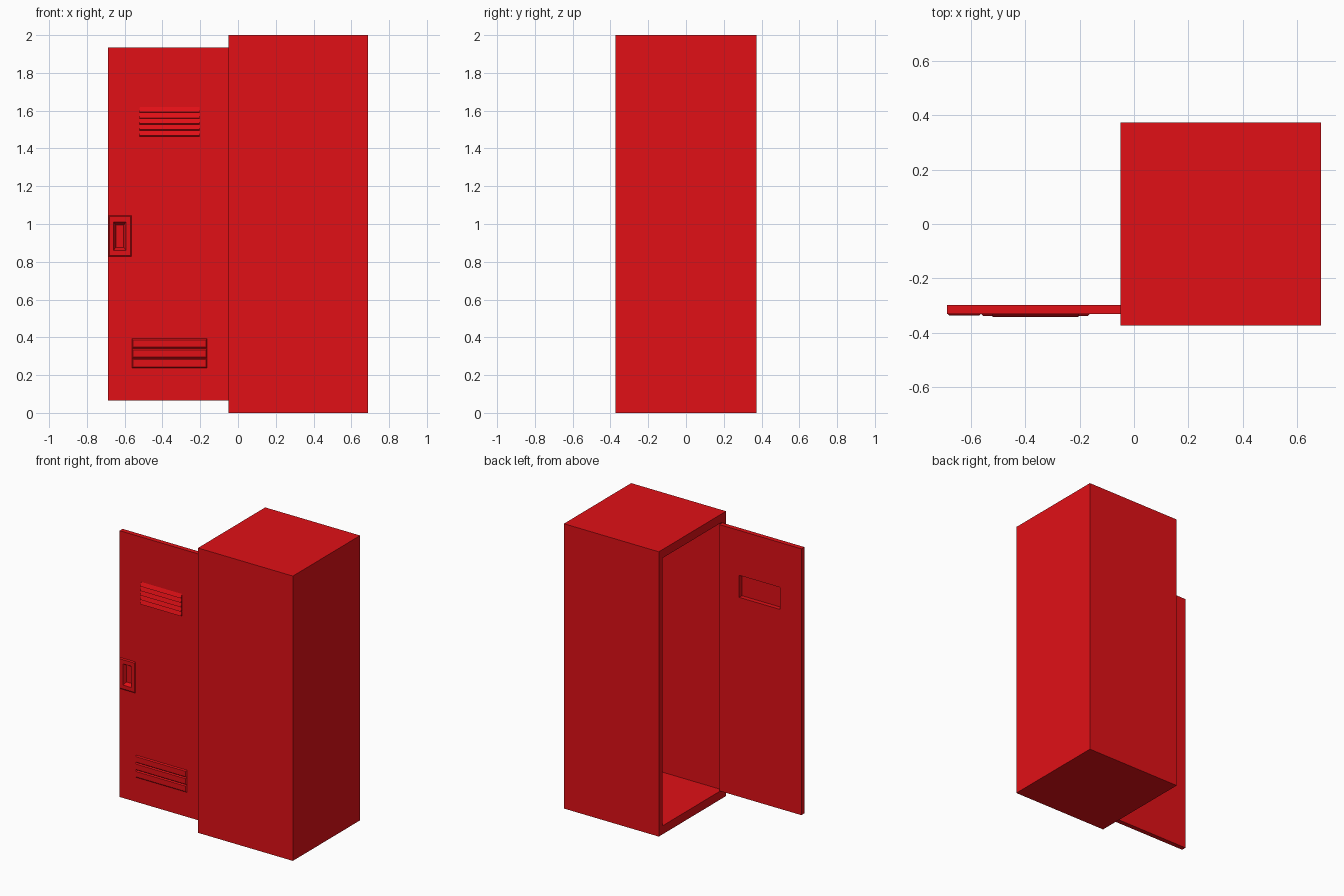
import bpy, bmesh

if "Cube" in bpy.data.objects:
    bpy.data.objects.remove(bpy.data.objects["Cube"])

red = bpy.data.materials.new("red_paint")
red.diffuse_color = (0.75, 0.005, 0.008, 1)
red.use_nodes = True
red.node_tree.nodes["Principled BSDF"].inputs["Base Color"].default_value = red.diffuse_color


def finish(name, bm):
    bmesh.ops.recalc_face_normals(bm, faces=bm.faces)
    me = bpy.data.meshes.new(name)
    bm.to_mesh(me)
    bm.free()
    me.materials.append(red)
    ob = bpy.data.objects.new(name, me)
    bpy.context.collection.objects.link(ob)
    return ob


def loft(name, axis, rings):
    """Closed skin over rectangles (depth, u0, u1, z0, z1) stacked along x or y."""
    bm = bmesh.new()
    loops = []
    for d, u0, u1, z0, z1 in rings:
        pts = [(u0, z0), (u1, z0), (u1, z1), (u0, z1)]
        loops.append([bm.verts.new((d, u, z) if axis == 'x' else (u, d, z)) for u, z in pts])
    for a, b in zip(loops, loops[1:]):
        for i in range(4):
            j = (i + 1) % 4
            bm.faces.new((a[i], a[j], b[j], b[i]))
    bm.faces.new(loops[0])
    bm.faces.new(loops[-1])
    return finish(name, bm)


def box(name, x0, x1, y0, y1, z0, z1):
    return loft(name, 'y', [(y0, x0, x1, z0, z1), (y1, x0, x1, z0, z1)])


# Hollow cabinet, open on the left side
outer = (-0.373, 0.373, 0, 2)
inner = (-0.33, 0.33, 0.06, 1.94)
loft("cabinet", 'x', [(0.6875, *outer), (-0.05, *outer), (-0.05, *inner), (0.645, *inner)])

# Door swung wide open, with a vent window and a handle pocket
FRONT = -0.331
door = box("door", -0.6875, -0.05, FRONT, -0.298, 0.065, 1.935)
for cutter in (box("vent_cutter", -0.52, -0.205, -0.4, -0.25, 1.465, 1.62),
               box("pocket_cutter", -0.665, -0.588, -0.4, -0.309, 0.855, 1.015)):
    cutter.hide_render = True
    cutter.hide_viewport = True
    mod = door.modifiers.new("cut", 'BOOLEAN')
    mod.operation = 'DIFFERENCE'
    mod.solver = 'EXACT'
    mod.object = cutter

# Upper vent: five sloping louvres as one saw-tooth profile
n, top, pitch = 5, 1.621, 0.0314
profile = [(-0.329, top)]
for i in range(n):
    z = top - (i + 1) * pitch
    profile += [(-0.343, z + 0.004), (-0.332, z)]
profile.append((-0.329, top - n * pitch))
bm = bmesh.new()
ends = [[bm.verts.new((x, y, z)) for y, z in profile] for x in (-0.521, -0.204)]
for e in ends:
    bm.faces.new(e)
for i in range(len(profile)):
    j = (i + 1) % len(profile)
    bm.faces.new((ends[0][i], ends[0][j], ends[1][j], ends[1][i]))
finish("upper_vent", bm)

# Lower vent: three bevelled bars
for i in range(3):
    z0 = 0.237 + i * 0.052
    z1, x0, x1, b = z0 + 0.052, -0.562, -0.163, 0.007
    loft(f"lower_vent_bar_{i + 1}", 'y', [(-0.325, x0, x1, z0, z1), (FRONT, x0, x1, z0, z1),
                                          (-0.338, x0 + b, x1 - b, z0 + b, z1 - b)])

# Recessed handle: bevelled plate with a tapered pocket
loft("handle_plate", 'y', [
    (-0.305, -0.6865, -0.563, 0.827, 1.046),
    (FRONT, -0.6865, -0.563, 0.827, 1.046),
    (-0.337, -0.68, -0.57, 0.834, 1.039),
    (-0.337, -0.659, -0.593, 0.861, 1.01),
    (-0.312, -0.647, -0.605, 0.876, 0.995)])
